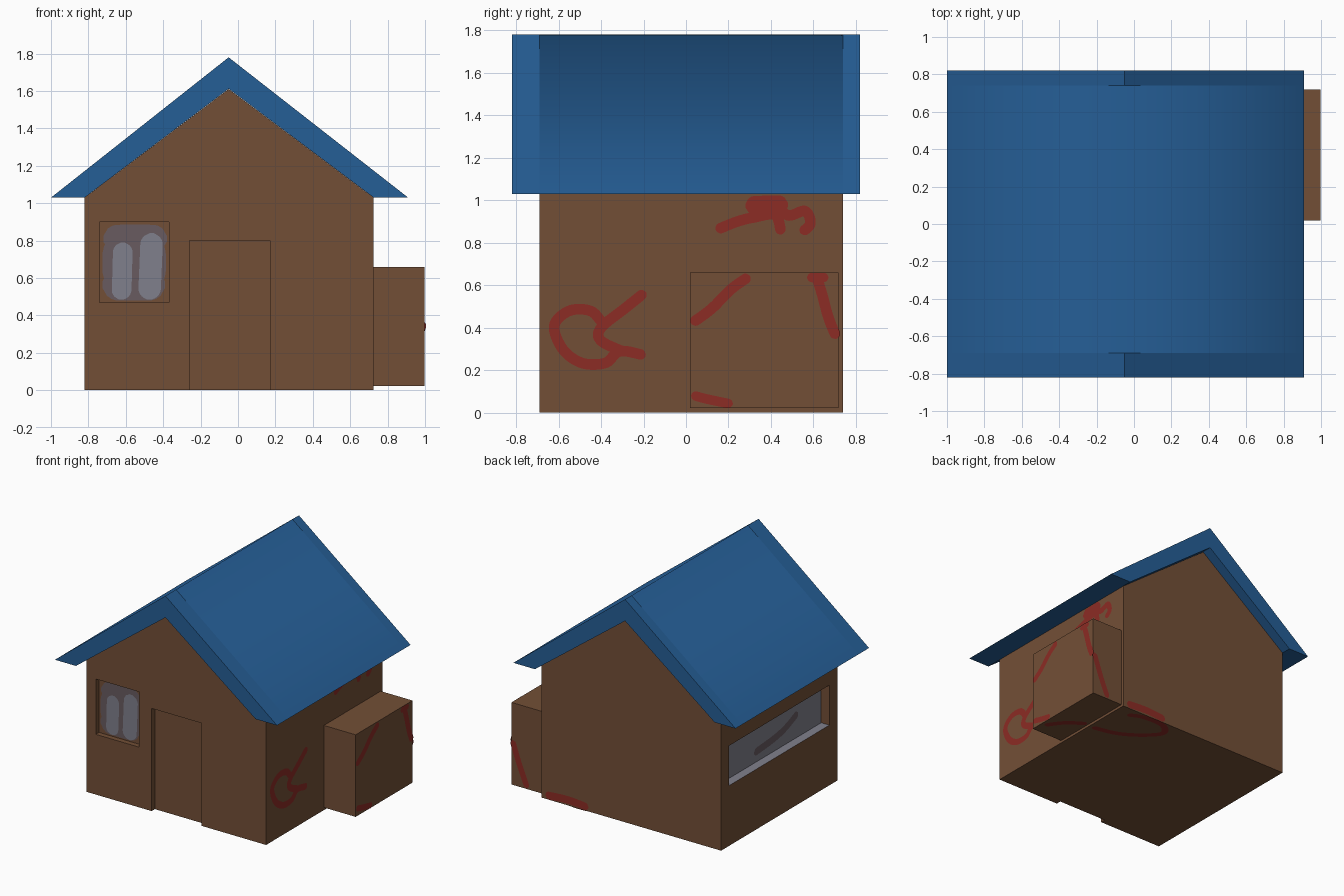
import bpy, bmesh, math
from mathutils import Vector

if "Cube" in bpy.data.objects:
    bpy.data.objects.remove(bpy.data.objects["Cube"])


def material(name, rgb):
    m = bpy.data.materials.new(name)
    m.diffuse_color = (*rgb, 1)
    m.use_nodes = True
    m.node_tree.nodes["Principled BSDF"].inputs["Base Color"].default_value = m.diffuse_color
    return m


BROWN = material("brown_wood", (0.171, 0.078, 0.037))
BLUE = material("blue_roof", (0.0185, 0.112, 0.305))
RED = material("red_paint", (0.262, 0.025, 0.018))
LIGHT = material("light_grey_glass", (0.216, 0.216, 0.262))
DARK = material("dull_grey_glass", (0.138, 0.105, 0.117))


def finish(bm, name, *mats):
    me = bpy.data.meshes.new(name)
    bm.to_mesh(me)
    bm.free()
    for m in mats:
        me.materials.append(m)
    ob = bpy.data.objects.new(name, me)
    bpy.context.collection.objects.link(ob)
    return ob


def prism(name, profile, y0, y1, *mats):
    """Closed x-z profile extruded along y."""
    bm = bmesh.new()
    face = bm.faces.new([bm.verts.new((x, y0, z)) for x, z in profile])
    ext = bmesh.ops.extrude_face_region(bm, geom=[face])
    moved = [v for v in ext["geom"] if isinstance(v, bmesh.types.BMVert)]
    bmesh.ops.translate(bm, verts=moved, vec=(0, y1 - y0, 0))
    bmesh.ops.recalc_face_normals(bm, faces=bm.faces)
    return finish(bm, name, *mats)


def box(name, x, y, z, *mats):
    return prism(name, [(x[0], z[0]), (x[1], z[0]), (x[1], z[1]), (x[0], z[1])],
                 y[0], y[1], *mats)


def stroke(name, pts, width, place, normal, mat):
    """Flat brush stroke: smooth ribbon with rounded ends on a wall plane."""
    p = [Vector(q) for q in pts]
    p = [2 * p[0] - p[1]] + p + [2 * p[-1] - p[-2]]
    path = []
    for i in range(1, len(p) - 2):
        a, b, c, d = p[i - 1:i + 3]
        for k in range(14):
            t = k / 14
            path.append(0.5 * (2 * b + (c - a) * t + (2 * a - 5 * b + 4 * c - d) * t * t
                               + (3 * b - a - 3 * c + d) * t ** 3))
    path.append(p[-2])
    dist = [0]
    for a, b in zip(path, path[1:]):
        dist.append(dist[-1] + (b - a).length)
    bm = bmesh.new()
    rows = []
    r = width / 2
    for i, q in enumerate(path):
        d = min(dist[i], dist[-1] - dist[i], r)
        h = max(math.sqrt(max(r * r - (r - d) ** 2, 0)), 0.2 * r)
        tan = (path[min(i + 1, len(path) - 1)] - path[max(i - 1, 0)]).normalized()
        side = Vector((-tan.y, tan.x)) * h
        rows.append([bm.verts.new(place(*(q + s * side))) for s in (-1, 1)])
    for (a, b), (c, d) in zip(rows, rows[1:]):
        f = bm.faces.new((a, c, d, b))
        f.normal_update()
        if f.normal.dot(Vector(normal)) < 0:
            f.normal_flip()
    return finish(bm, name, mat)


# House body with gables
walls = prism("house_walls", [(-0.82, 0.002), (0.725, 0.002), (0.725, 1.03),
                              (-0.05, 1.61), (-0.82, 1.03)], -0.69, 0.74, BROWN, LIGHT)

# Recesses: door, front window, long left window
cutters = [
    box("door_cutter", (-0.26, 0.17), (-0.8, -0.65), (-0.1, 0.80)),
    box("front_window_cutter", (-0.74, -0.37), (-0.8, -0.65), (0.47, 0.90)),
    box("left_window_cutter", (-0.95, -0.75), (-0.59, 0.64), (0.47, 0.78)),
]
bpy.context.view_layer.objects.active = walls
for c in cutters:
    mod = walls.modifiers.new("recess", "BOOLEAN")
    mod.operation = "DIFFERENCE"
    mod.solver = "EXACT"
    mod.object = c
    bpy.ops.object.modifier_apply(modifier=mod.name)
for c in cutters:
    bpy.data.objects.remove(c)

# Left window pane and sill are pale
for f in walls.data.polygons:
    c = f.center
    pane = abs(c.x + 0.75) < 0.005 and abs(f.normal.x) > 0.9
    sill = -0.815 < c.x < -0.755 and f.normal.z > 0.9 and abs(c.z - 0.47) < 0.01
    f.material_index = 1 if pane or sill else 0

# Side annex
box("side_annex", (0.725, 0.998), (0.02, 0.718), (0.022, 0.66), BROWN)

# Roof: softly shaded middle, flat overhangs at both gables
roof_profile = [(-1, 1.03), (-0.82, 1.03), (-0.05, 1.612), (0.725, 1.03),
                (0.91, 1.03), (-0.05, 1.78)]
roof = prism("roof", roof_profile, -0.69, 0.74, BLUE)
for f in roof.data.polygons:
    f.use_smooth = f.normal.z > 0.3
prism("front_roof_overhang", roof_profile, -0.82, -0.69, BLUE)
prism("back_roof_overhang", roof_profile, 0.74, 0.82, BLUE)

# Front window: dull ground and two pale panes
front = (0, -1, 0)
stroke("front_window_ground", [(-0.555, 0.48), (-0.555, 0.885)], 0.34,
       lambda u, v: (u, -0.653, v), front, DARK)
stroke("front_window_ground_base", [(-0.725, 0.565), (-0.39, 0.565)], 0.17,
       lambda u, v: (u, -0.6525, v), front, DARK)
stroke("front_window_ground_top", [(-0.72, 0.81), (-0.38, 0.81)], 0.15,
       lambda u, v: (u, -0.6525, v), front, DARK)
for n, pts, w in (("left", [(-0.625, 0.485), (-0.62, 0.6), (-0.615, 0.79)], 0.105),
                  ("right", [(-0.475, 0.485), (-0.47, 0.6), (-0.46, 0.84)], 0.12)):
    stroke("front_window_pane_" + n, pts, w, lambda u, v: (u, -0.656, v), front, LIGHT)

# Left window smear
stroke("left_window_smear", [(0.24, 0.55), (0.0, 0.57), (-0.15, 0.6), (-0.3, 0.66)], 0.06,
       lambda u, v: (-0.753, u, v), (-1, 0, 0), DARK)

# Red brush strokes on the right wall, annex, back wall and floor
planes = {
    "wall": (lambda u, v: (0.728, u, v), (1, 0, 0)),
    "annex": (lambda u, v: (1.0, u, v), (1, 0, 0)),
    "annex_back": (lambda u, v: (u, 0.72, v), (0, 1, 0)),
    "annex_base": (lambda u, v: (u, v, 0.02), (0, 0, -1)),
    "back": (lambda u, v: (u, 0.742, v), (0, 1, 0)),
    "floor": (lambda u, v: (u, v, 0.0), (0, 0, -1)),
}
strokes = [
    ("wall", 0.05, [(-0.39, 0.42), (-0.45, 0.48), (-0.55, 0.48), (-0.62, 0.41), (-0.58, 0.3),
                    (-0.49, 0.235), (-0.38, 0.235), (-0.31, 0.29), (-0.19, 0.27)]),
    ("wall", 0.05, [(-0.19, 0.57), (-0.29, 0.49), (-0.4, 0.4), (-0.4, 0.34), (-0.29, 0.285)]),
    ("wall", 0.05, [(0.14, 0.86), (0.24, 0.9), (0.32, 0.92), (0.42, 0.93), (0.45, 0.84)]),
    ("wall", 0.09, [(0.28, 0.975), (0.48, 0.98)]),
    ("wall", 0.05, [(0.42, 0.99), (0.48, 0.93), (0.56, 0.95), (0.585, 0.89), (0.54, 0.845)]),
    ("annex", 0.05, [(0.025, 0.42), (0.12, 0.49), (0.21, 0.58), (0.3, 0.645)]),
    ("annex", 0.05, [(0.61, 0.655), (0.64, 0.56), (0.67, 0.45), (0.71, 0.35)]),
    ("annex", 0.045, [(0.57, 0.637), (0.67, 0.637)]),
    ("annex", 0.045, [(0.025, 0.085), (0.1, 0.065), (0.22, 0.04)]),
    ("annex_back", 0.05, [(0.99, 0.37), (0.93, 0.2), (0.86, 0.03)]),
    ("annex_base", 0.05, [(0.97, 0.12), (0.87, 0.25), (0.74, 0.34)]),
    ("back", 0.06, [(0.32, 0.033), (0.5, 0.045), (0.69, 0.033)]),
    ("floor", 0.05, [(0.7, 0.35), (0.5, 0.4), (0.34, 0.5), (0.24, 0.62), (0.32, 0.71),
                     (0.5, 0.71), (0.62, 0.66)]),
]
for i, (plane, w, pts) in enumerate(strokes):
    place, normal = planes[plane]
    stroke(f"red_stroke_{plane}_{i}", pts, w, place, normal, RED)
